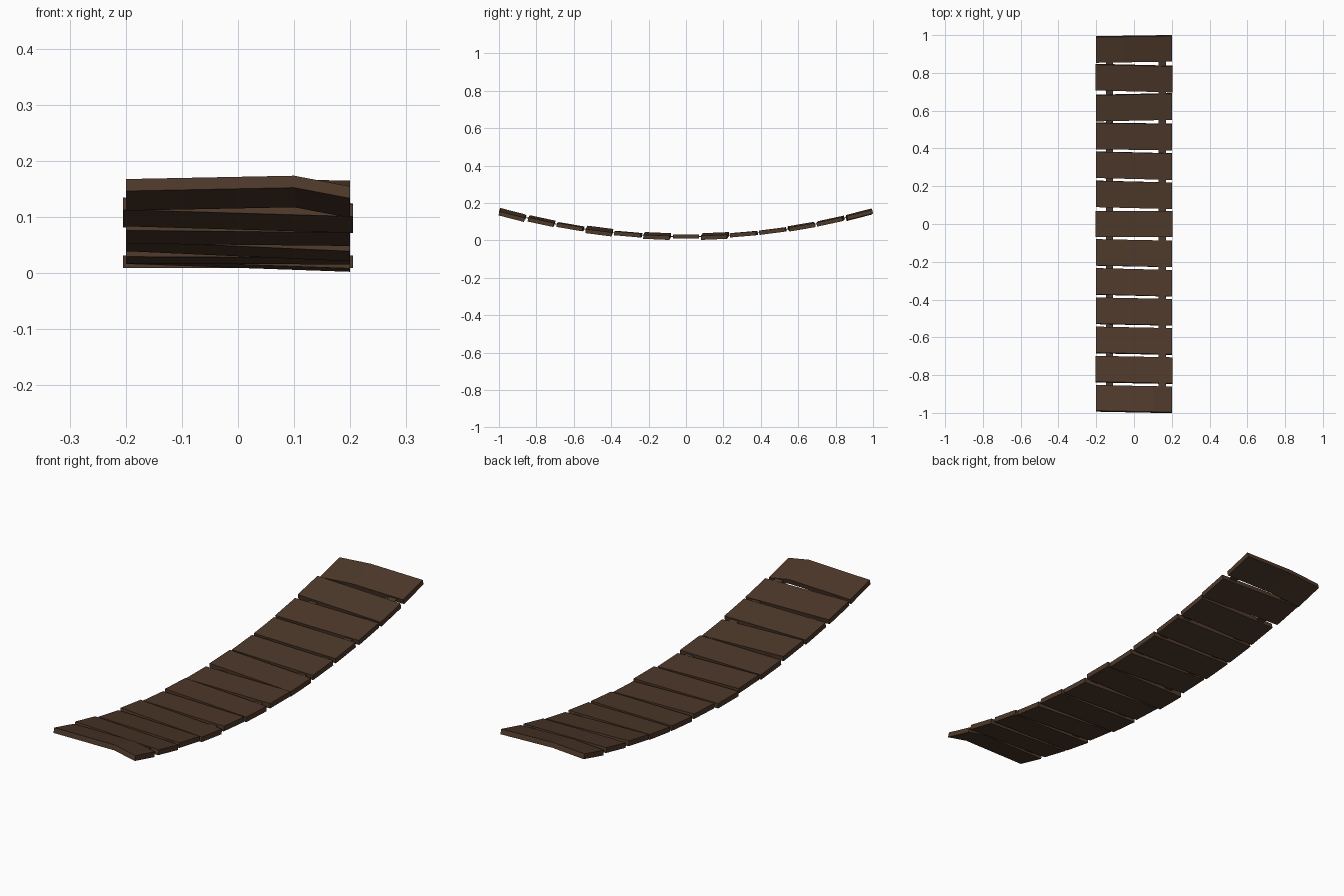
import bpy, bmesh, math
from mathutils import Vector

if "Cube" in bpy.data.objects:
    bpy.data.objects.remove(bpy.data.objects["Cube"])

wood = bpy.data.materials.new("dark_wood")
wood.diffuse_color = (0.075, 0.04, 0.023, 1)
wood.use_nodes = True
wood.node_tree.nodes["Principled BSDF"].inputs["Base Color"].default_value = wood.diffuse_color
PITCH, WIDTH, THICK = 0.1545, 0.140, 0.022


def sag(y):
    return 0.020 + 0.139 * y * y


def loft(name, sections):
    """Skin a row of four-cornered sections and cap both ends."""
    bm = bmesh.new()
    rings = [[bm.verts.new(p) for p in s] for s in sections]
    for a, b in zip(rings, rings[1:]):
        for i in range(4):
            j = (i + 1) % 4
            bm.faces.new((a[i], a[j], b[j], b[i]))
    bm.faces.new(rings[0])
    bm.faces.new(rings[-1])
    bmesh.ops.recalc_face_normals(bm, faces=bm.faces)
    me = bpy.data.meshes.new(name)
    bm.to_mesh(me)
    bm.free()
    me.materials.append(wood)
    ob = bpy.data.objects.new(name, me)
    bpy.context.collection.objects.link(ob)


def plank(name, y, half_len, yaw, roll, bend):
    """Board across the bridge; bend lists (x, extra height) stations."""
    slope = math.atan(2 * 0.139 * y)
    along = Vector((0, math.cos(slope), math.sin(slope)))
    up = Vector((0, -math.sin(slope), math.cos(slope)))
    sections = []
    for x, dz in bend:
        t = x / 0.2
        c = Vector((t * half_len, y + yaw * t, sag(y) - roll * t + dz))
        sections.append([c + along * a * WIDTH / 2 + up * b * THICK / 2
                         for a, b in ((-1, -1), (1, -1), (1, 1), (-1, 1))])
    loft(name, sections)


# Planks front to back: (yaw, roll), slightly uneven like hand-laid boards
lay = [(-0.004, 0), (-0.004, 0.006), (-0.004, 0.002), (-0.004, 0.009),
       (-0.005, 0.001), (-0.004, 0.007), (0, 0), (-0.005, 0.007),
       (-0.005, 0.001), (-0.003, 0.001), (0.004, 0.003), (-0.005, 0.004),
       (0.003, 0)]
straight = [(-0.2, 0), (0.2, 0)]
front_bend = [(-0.2, 0), (0.1, 0.006), (0.2, -0.013)]
back_bend = [(-0.2, -0.008), (-0.05, 0.003), (0.2, -0.003)]
for i, (yaw, roll) in enumerate(lay):
    bend = front_bend if i == 0 else back_bend if i == 12 else straight
    half = 0.205 if i in (1, 6, 11) else 0.2
    plank(f"plank_{i + 1}", (i - 6) * PITCH, half, yaw, roll, bend)

# Two thin straps threaded through the planks
for name, x in (("strap_left", -0.13), ("strap_right", 0.15)):
    rows = []
    for k in range(25):
        y = (k - 12) / 12 * 0.93
        rows.append([(x + sx * 0.019, y, sag(y) + sz * 0.002)
                     for sx, sz in ((-1, -1), (1, -1), (1, 1), (-1, 1))])
    loft(name, rows)
